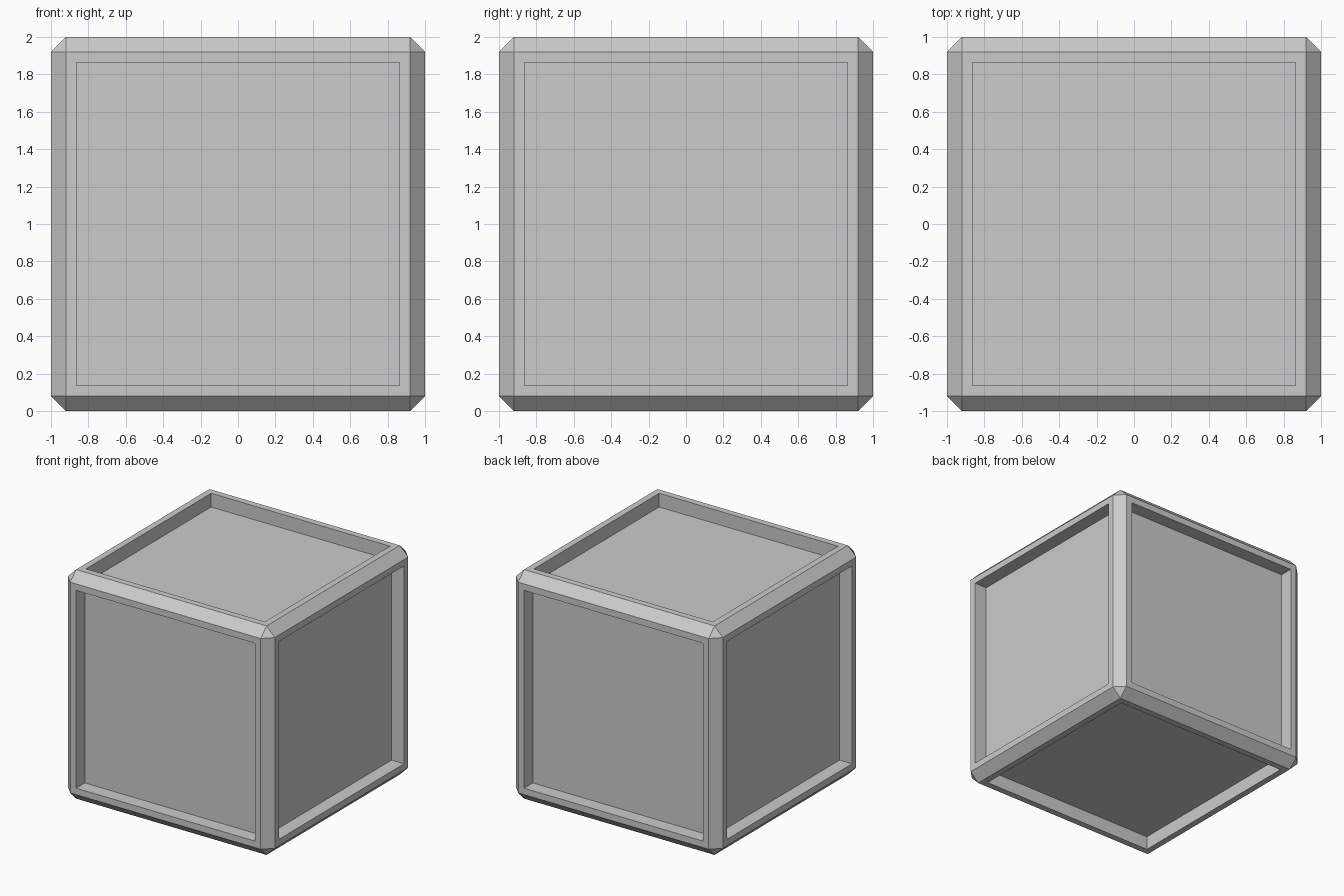
import bpy, bmesh
from mathutils import Matrix

if "Cube" in bpy.data.objects:
    bpy.data.objects.remove(bpy.data.objects["Cube"])

BEVEL, RIM, DEPTH = 0.08, 0.08, 0.12

# Chamfered block
bm = bmesh.new()
bmesh.ops.create_cube(bm, size=2, matrix=Matrix.Translation((0, 0, 1)))
bmesh.ops.bevel(bm, geom=bm.edges[:], offset=BEVEL, segments=1,
                profile=0.5, affect='EDGES')
bm.normal_update()

# Sunken panel with straight walls on each of the six sides
panels = [f for f in bm.faces if f.calc_area() > 1]
bmesh.ops.inset_individual(bm, faces=panels, thickness=RIM)
bmesh.ops.inset_individual(bm, faces=panels, thickness=0)
for f in panels:
    n = f.normal.copy()
    bmesh.ops.translate(bm, verts=f.verts[:], vec=-n * DEPTH)
bm.normal_update()

mesh = bpy.data.meshes.new("crate")
bm.to_mesh(mesh)
bm.free()
crate = bpy.data.objects.new("crate", mesh)
bpy.context.collection.objects.link(crate)
